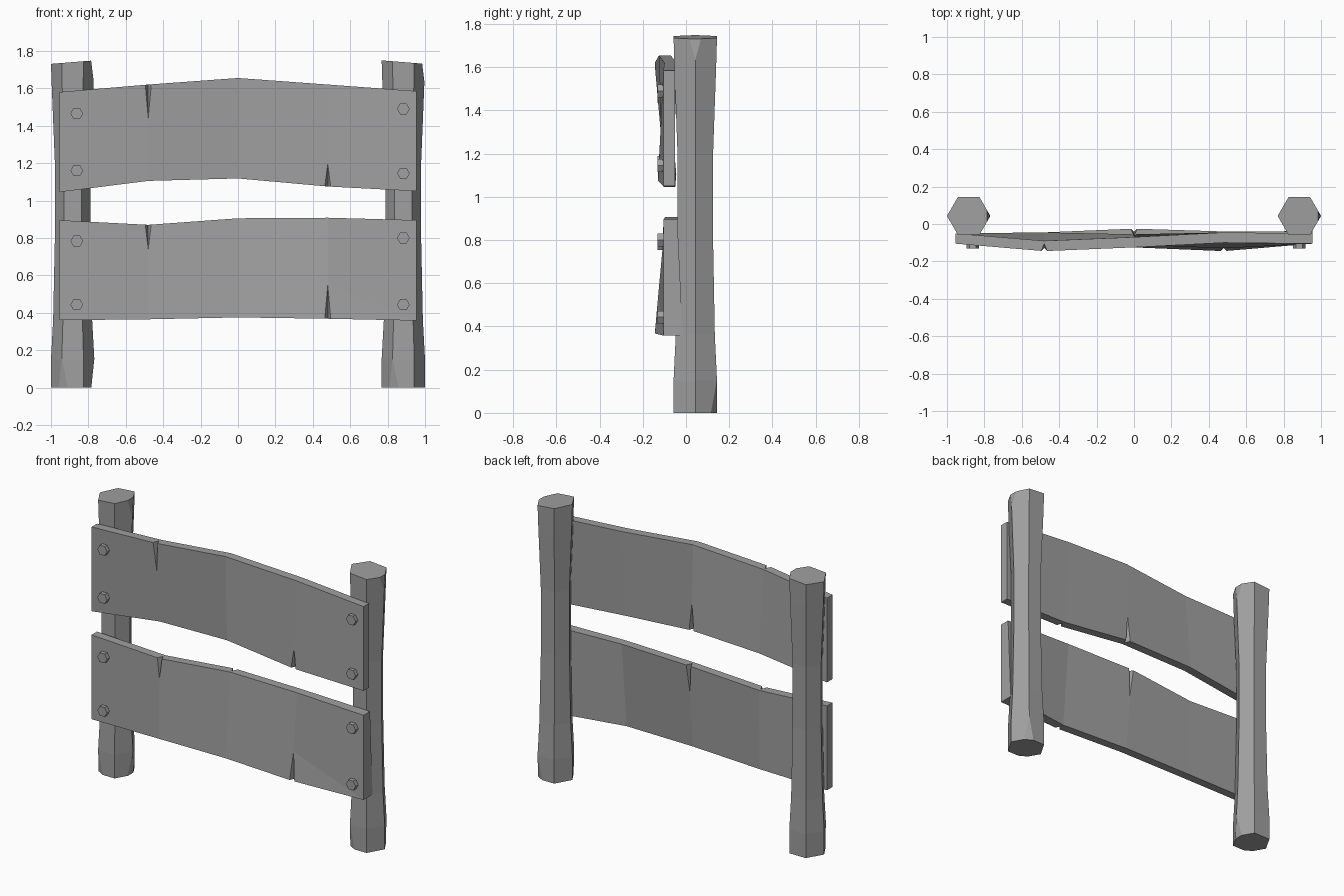
import bpy, bmesh, math
from mathutils import Vector

if "Cube" in bpy.data.objects:
    bpy.data.objects.remove(bpy.data.objects["Cube"])

GREY = (0.35, 0.35, 0.35, 1)
mat = bpy.data.materials.new("weathered grey")
mat.use_nodes = True
mat.diffuse_color = GREY
mat.node_tree.nodes["Principled BSDF"].inputs["Base Color"].default_value = GREY


def finish(bm, name):
    bmesh.ops.recalc_face_normals(bm, faces=bm.faces)
    mesh = bpy.data.meshes.new(name)
    bm.to_mesh(mesh)
    bm.free()
    mesh.materials.append(mat)
    obj = bpy.data.objects.new(name, mesh)
    bpy.context.collection.objects.link(obj)
    return obj


def loft(bm, rings):
    """Skin a list of closed rings and cap both ends."""
    loops = [[bm.verts.new(p) for p in ring] for ring in rings]
    n = len(loops[0])
    for a, b in zip(loops, loops[1:]):
        for i in range(n):
            j = (i + 1) % n
            bm.faces.new((a[i], a[j], b[j], b[i]))
    bm.faces.new(loops[0][::-1])
    bm.faces.new(loops[-1])


# Posts: waisted hexagonal timbers with chipped corners
R, POST_Y = 0.116, 0.043
PROFILE = [(0, 1), (0.15, 1), (0.36, 0.9), (0.8, 0.82), (1.2, 0.82), (1.6, 0.96), (1.74, 1)]


def corner(cx, deg, r, z):
    a = math.radians(deg)
    return Vector((cx + r * math.cos(a), POST_Y + r * math.sin(a), z))


def post(name, cx, slant, chips):
    bm = bmesh.new()
    rings = [[corner(cx, 60 * i, R * s, z) for i in range(6)] for z, s in PROFILE]
    for p in rings[-1]:
        p.z += slant * (p.x - cx)
    loft(bm, rings)
    for deg, end in chips:
        z_end, z_tip = (0, 0.14) if end == "bottom" else (1.74, 1.62)
        tip = corner(cx, deg, R * 0.985, z_tip)
        base = corner(cx, deg, R * 0.86, z_end)
        out = corner(cx, deg, 1, 0) - corner(cx, deg, 0, 0)
        side = Vector((-out.y, out.x, 0))
        normal = (tip - base).cross(side)
        if normal.dot(out) < 0:
            normal.negate()
        cut = bmesh.ops.bisect_plane(bm, geom=bm.verts[:] + bm.edges[:] + bm.faces[:],
                                     plane_co=base, plane_no=normal, clear_outer=True)
        edges = [e for e in cut["geom_cut"] if isinstance(e, bmesh.types.BMEdge)]
        bmesh.ops.holes_fill(bm, edges=edges, sides=0)
    return finish(bm, name)


post("right_post", -0.884, 0.08, [(0, "top"), (0, "bottom"), (240, "bottom")])
post("left_post", 0.884, -0.08, [(0, "top"), (240, "bottom"), (60, "bottom")])

# Boards: bent and twisted planks, five stations from right to left
STATIONS = [-0.955, -0.48, 0, 0.48, 0.955]


def board(name, top, bottom, y_top, y_bottom, back_top, back_bottom, cracks):
    bm = bmesh.new()
    loft(bm, [[(x, yb, zb), (x, yb + tb, zb), (x, yt + tt, zt), (x, yt, zt)]
              for x, zt, zb, yt, yb, tt, tb in
              zip(STATIONS, top, bottom, y_top, y_bottom, back_top, back_bottom)])
    obj = finish(bm, name)
    # Tapered splits running in from the edges
    for k, (i, edge, face, length) in enumerate(cracks):
        x = STATIONS[i]
        z, y, t, up = ((top[i], y_top[i], back_top[i], 1) if edge == "top"
                       else (bottom[i], y_bottom[i], back_bottom[i], -1))
        far_y, far_t = (y_bottom[i], back_bottom[i]) if edge == "top" else (y_top[i], back_top[i])
        share = length / (top[i] - bottom[i])
        if face == "back":
            y, far_y, inward = y + t, far_y + far_t, -1
        else:
            inward = 1
        tip = Vector((x, y + (far_y - y) * share, z - up * length))
        zo = z + up * 0.01
        cbm = bmesh.new()
        pts = [Vector((x - 0.022, y - inward * 0.012, zo)), Vector((x + 0.022, y - inward * 0.012, zo)),
               Vector((x, y + inward * 0.04, zo)), tip]
        v = [cbm.verts.new(p) for p in pts]
        for tri in ((0, 1, 2), (0, 1, 3), (1, 2, 3), (2, 0, 3)):
            cbm.faces.new([v[n] for n in tri])
        cutter = finish(cbm, f"{name}_split_cutter_{k}")
        mod = obj.modifiers.new("split", "BOOLEAN")
        mod.operation, mod.solver, mod.object = "DIFFERENCE", "EXACT", cutter
        cutters.append(cutter)
    bpy.context.view_layer.update()
    baked = bpy.data.meshes.new_from_object(obj.evaluated_get(bpy.context.evaluated_depsgraph_get()))
    obj.modifiers.clear()
    obj.data = baked
    while cutters:
        bpy.data.objects.remove(cutters.pop())


cutters = []
T = 0.055
board("upper_board",
      [1.58, 1.62, 1.655, 1.62, 1.585], [1.045, 1.105, 1.118, 1.075, 1.05],
      [-0.105, -0.145, -0.125, -0.1, -0.105], [-0.105, -0.1, -0.11, -0.13, -0.105],
      [T] * 5, [T] * 5,
      [(1, "top", "front", 0.18), (3, "bottom", "front", 0.12), (2, "bottom", "back", 0.17)])
board("lower_board",
      [0.895, 0.87, 0.905, 0.908, 0.895], [0.36, 0.365, 0.375, 0.368, 0.358],
      [-0.105, -0.1, -0.08, -0.095, -0.105], [-0.105, -0.11, -0.125, -0.145, -0.105],
      [T, T, T, T, 0.065], [T, T, T, T, 0.09],
      [(1, "top", "front", 0.13), (3, "bottom", "front", 0.18), (2, "top", "back", 0.18)])

# Bolts: hexagonal heads, two at each end of each board
BOLTS = {"right": (-0.862, [1.465, 1.16, 0.783, 0.443]),
         "left": (0.884, [1.49, 1.145, 0.8, 0.443])}
for side, (x, heights) in BOLTS.items():
    for n, z in enumerate(heights):
        bm = bmesh.new()
        loft(bm, [[(x + 0.034 * math.cos(a * math.pi / 3), y, z + 0.034 * math.sin(a * math.pi / 3))
                   for a in range(6)] for y in (-0.131, -0.09)])
        finish(bm, f"{side}_bolt_{n + 1}")
